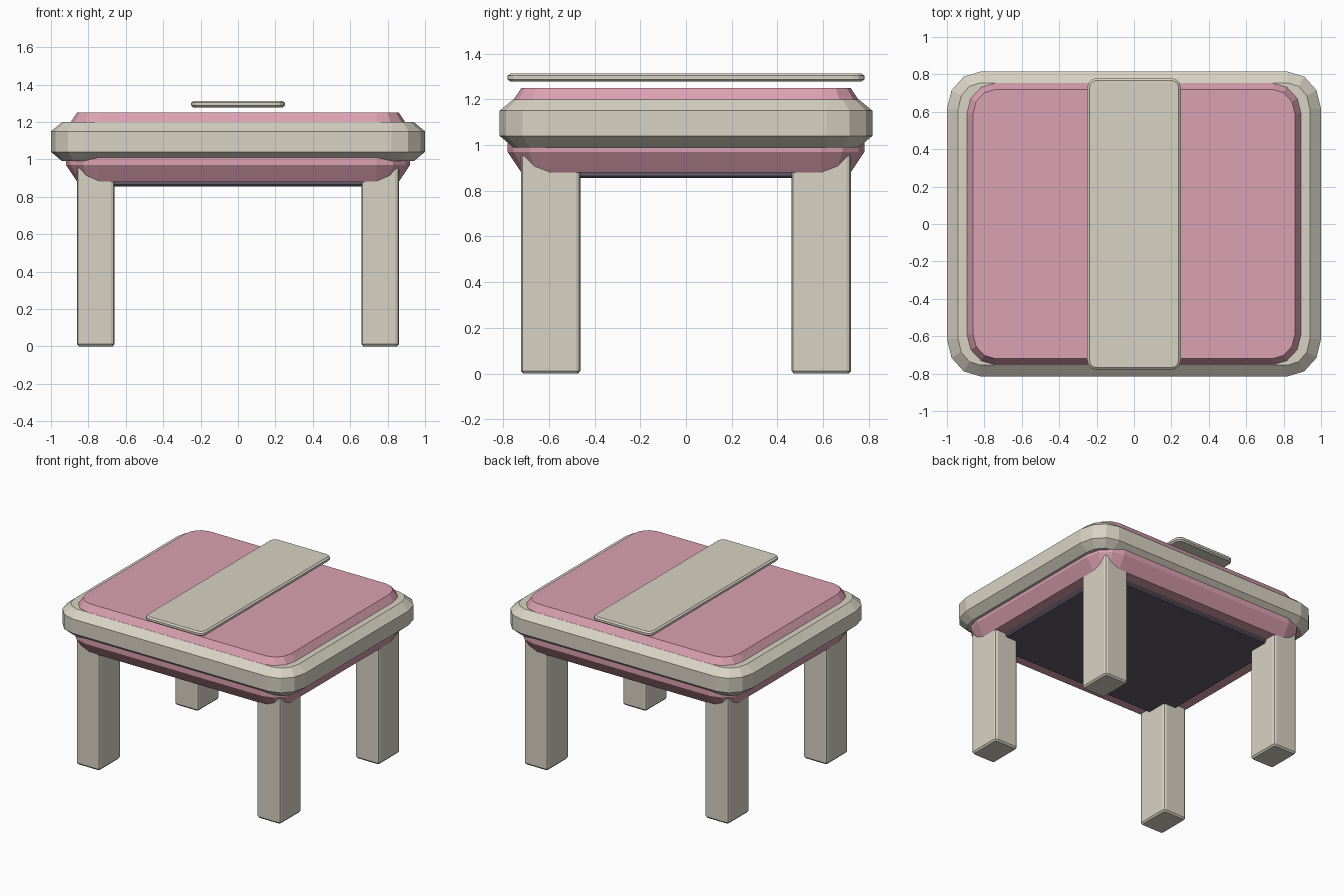
import bpy, bmesh, math

if "Cube" in bpy.data.objects:
    bpy.data.objects.remove(bpy.data.objects["Cube"])


def material(name, srgb):
    m = bpy.data.materials.new(name)
    lin = [c / 12.92 if c <= 0.04045 else ((c + 0.055) / 1.055) ** 2.4 for c in srgb]
    m.diffuse_color = (*lin, 1)
    m.use_nodes = True
    m.node_tree.nodes["Principled BSDF"].inputs["Base Color"].default_value = m.diffuse_color
    return m


cream = material("cream", (0.845, 0.825, 0.765))
pink = material("pink", (0.86, 0.63, 0.695))
dark = material("dark_plum", (0.39, 0.36, 0.42))


def rounded_rect(hx, hy, rx, ry, seg, inset):
    """Outline with elliptical corners, moved inwards around the same corner centres."""
    pts = []
    for q, (sx, sy) in enumerate([(1, 1), (-1, 1), (-1, -1), (1, -1)]):
        for i in range(seg + 1):
            a = math.pi / 2 * (q + i / seg)
            pts.append((sx * (hx - rx) + (rx - inset) * math.cos(a),
                        sy * (hy - ry) + (ry - inset) * math.sin(a)))
    return pts


def slab(name, hx, hy, z0, z1, rx, ry, seg, ch, cv, mat, cx=0, cy=0):
    """Rounded slab with a chamfer (ch wide, cv high) along its top and bottom rims."""
    bm = bmesh.new()
    rings = []
    for z, inset in [(z0, ch), (z0 + cv, 0), (z1 - cv, 0), (z1, ch)]:
        rings.append([bm.verts.new((cx + x, cy + y, z))
                      for x, y in rounded_rect(hx, hy, rx, ry, seg, inset)])
    n = len(rings[0])
    for lo, hi in zip(rings, rings[1:]):
        for i in range(n):
            j = (i + 1) % n
            bm.faces.new((lo[i], lo[j], hi[j], hi[i]))
    bm.faces.new(rings[0][::-1])
    bm.faces.new(rings[-1])
    me = bpy.data.meshes.new(name)
    bm.to_mesh(me)
    bm.free()
    me.materials.append(mat)
    ob = bpy.data.objects.new(name, me)
    bpy.context.collection.objects.link(ob)
    return ob


# Cushion body, its surrounding rim, and the underside panel
slab("cushion", 0.92, 0.78, 0.88, 1.25, 0.18, 0.19, 3, 0.06, 0.09, pink)
slab("rim", 1.0, 0.815, 0.99, 1.20, 0.18, 0.20, 3, 0.06, 0.05, cream)
slab("underside_panel", 0.77, 0.63, 0.855, 0.90, 0.03, 0.03, 2, 0.01, 0.01, dark)

# Runner strip floating just above the cushion
slab("top_runner", 0.25, 0.78, 1.277, 1.313, 0.05, 0.05, 3, 0.012, 0.01, cream)

# Four legs
for sx, side in [(-1, "left"), (1, "right")]:
    for sy, end in [(-1, "front"), (1, "back")]:
        slab(f"{end}_{side}_leg", 0.10, 0.13, 0, 1.02, 0.02, 0.02, 2, 0.01, 0.012,
             cream, sx * 0.76, sy * 0.592)
